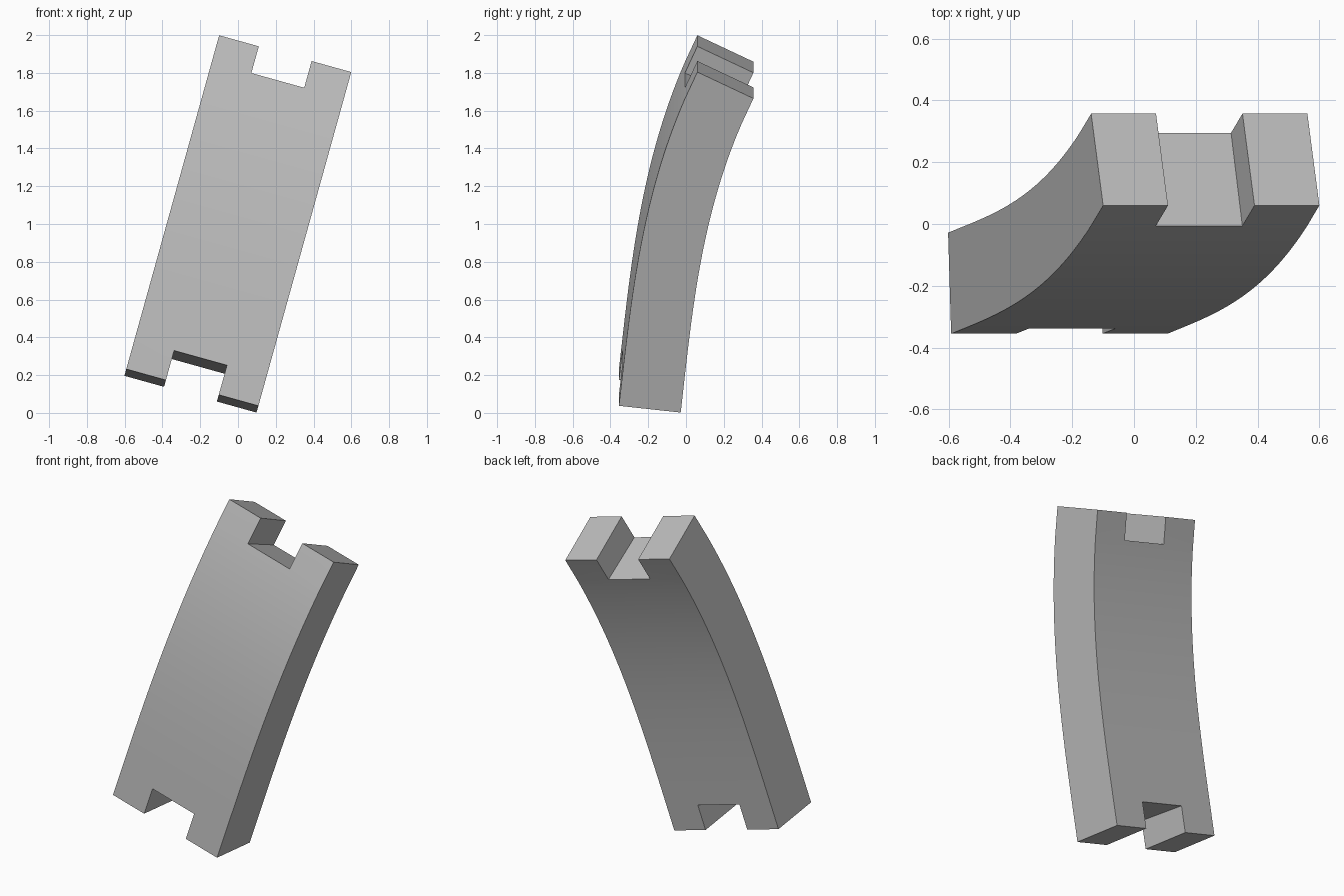
import bpy, bmesh, math
from mathutils import Vector, Matrix

cube = bpy.data.objects.get("Cube")
if cube:
    bpy.data.objects.remove(cube, do_unlink=True)

TILT = math.radians(15.55)       # sideways lean of the plank
LEFT, WIDTH = -0.632, 0.726
STEPS = 30
# Bend profiles as (y, height) at the lower and upper ends
FRONT = ((-0.355, 0.065), (0.06, 1.899))
BACK = ((-0.028, 0.028), (0.357, 1.754))
SLOPE_LOW, SLOPE_HIGH = 0.11, 0.48


def bend(profile, t):
    """Point on a smooth curve with set slopes at both ends."""
    (y0, v0), (y1, v1) = profile
    rise = v1 - v0
    y = (y0 * (1 + 2 * t) * (1 - t) ** 2 + y1 * t * t * (3 - 2 * t)
         + rise * (SLOPE_LOW * t * (1 - t) ** 2 - SLOPE_HIGH * t * t * (1 - t)))
    return y, v0 + rise * t


def place(profile, u, t):
    y, v = bend(profile, t)
    return Matrix.Rotation(TILT, 3, 'Y') @ Vector((u, y, v))


# Columns and rows, with a notch centred in each end
columns = [LEFT + WIDTH * f for f in (0, 0.3, 0.7, 1)]
notch_low, notch_high = 0.0885, 0.92
rows = [0] + [notch_low + (notch_high - notch_low) * i / STEPS
              for i in range(STEPS + 1)] + [1]

bm = bmesh.new()
grid = {}
for j, t in enumerate(rows):
    for i, u in enumerate(columns):
        grid[i, j] = bm.verts.new(place(FRONT, u, t))
for j in range(len(rows) - 1):
    for i in range(3):
        if i == 1 and j in (0, len(rows) - 2):
            continue
        bm.faces.new((grid[i, j], grid[i + 1, j],
                      grid[i + 1, j + 1], grid[i, j + 1]))

# Thicken towards the back profile
offsets = {}
for (i, j), vert in grid.items():
    offsets[tuple(vert.co)] = place(BACK, columns[i], rows[j])
result = bmesh.ops.extrude_face_region(bm, geom=bm.faces[:], use_keep_orig=True)
for item in result["geom"]:
    if isinstance(item, bmesh.types.BMVert):
        item.co = offsets[tuple(item.co)]
bmesh.ops.recalc_face_normals(bm, faces=bm.faces[:])

mesh = bpy.data.meshes.new("curved_plank")
bm.to_mesh(mesh)
bm.free()
plank = bpy.data.objects.new("curved_plank", mesh)
bpy.context.collection.objects.link(plank)

# Plain grey material
grey = bpy.data.materials.new("light grey")
grey.use_nodes = True
colour = (0.5, 0.5, 0.5, 1)
grey.diffuse_color = colour
grey.node_tree.nodes["Principled BSDF"].inputs["Base Color"].default_value = colour
mesh.materials.append(grey)

# Smooth bend, crisp corners
bpy.ops.object.select_all(action='DESELECT')
plank.select_set(True)
bpy.context.view_layer.objects.active = plank
bpy.ops.object.shade_smooth_by_angle(angle=math.radians(30))
